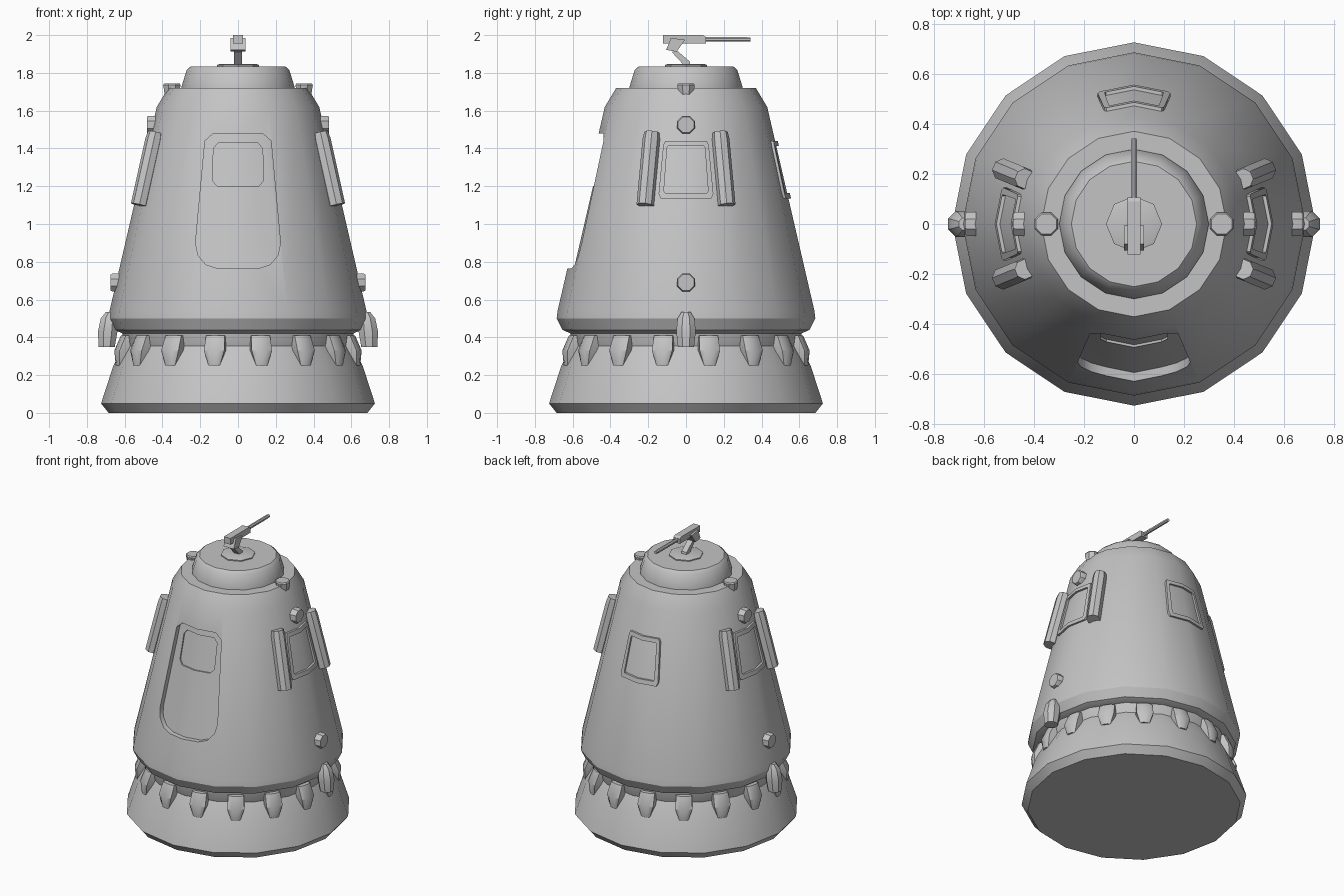
import bpy, bmesh, math
from mathutils import Matrix, Vector

if "Cube" in bpy.data.objects:
    bpy.data.objects.remove(bpy.data.objects["Cube"])

grey = bpy.data.materials.new("hull grey")
grey.use_nodes = True
grey.diffuse_color = (0.55, 0.55, 0.55, 1)
grey.node_tree.nodes["Principled BSDF"].inputs["Base Color"].default_value = grey.diffuse_color
parts = []


def finish(name, bm, keep=True):
    bmesh.ops.recalc_face_normals(bm, faces=bm.faces)
    mesh = bpy.data.meshes.new(name)
    bm.to_mesh(mesh)
    bm.free()
    mesh.materials.append(grey)
    ob = bpy.data.objects.new(name, mesh)
    bpy.context.collection.objects.link(ob)
    if keep:
        parts.append(ob)
    return ob


def loft(name, rings, keep=True):
    """Skin a solid through rings of equal point count."""
    bm = bmesh.new()
    loops = [[bm.verts.new(p) for p in ring] for ring in rings]
    n = len(loops[0])
    for a, b in zip(loops, loops[1:]):
        for i in range(n):
            j = (i + 1) % n
            bm.faces.new((a[i], a[j], b[j], b[i]))
    bm.faces.new(loops[0])
    bm.faces.new(loops[-1])
    return finish(name, bm, keep)


def circle(r, z, n=16, x=0, y=0, turn=0.0):
    return [Vector((x + r * math.cos(turn + math.tau * i / n),
                    y + r * math.sin(turn + math.tau * i / n), z)) for i in range(n)]


def lathe(name, profile, keep=True, n=16):
    return loft(name, [circle(r, z, n) for r, z in profile], keep)


def rod(name, start, end, r1, r2=None, n=8):
    """Straight bar with a small chamfer at its far end."""
    a, b = Vector(start), Vector(end)
    rot = (b - a).to_track_quat('Z', 'Y').to_matrix().to_4x4()
    length = (b - a).length
    r2 = r2 or r1
    rings = [circle(r, z, n, turn=math.pi / n) for r, z in
             ((r1, 0), (r2, length * 0.9), (r2 * 0.88, length))]
    return loft(name, [[Matrix.Translation(a) @ rot @ p for p in ring] for ring in rings])


def prism(half, angle=0.0):
    """Mirrored front outline (x, z), extruded outwards and turned about z."""
    outline = half + [(-x, z) for x, z in reversed(half)]
    rot = Matrix.Rotation(angle, 3, 'Z')
    return loft("cutter", [[rot @ Vector((x, y, z)) for x, z in outline]
                           for y in (-0.15, -1)], False)


def cut(ob, cutter, operation):
    mod = ob.modifiers.new("cut", 'BOOLEAN')
    mod.operation, mod.solver, mod.object = operation, 'EXACT', cutter
    bpy.context.view_layer.objects.active = ob
    bpy.ops.object.modifier_apply(modifier=mod.name)
    bpy.data.objects.remove(cutter)


def hull_radius(z):
    return 0.68 - 0.2315 * (z - 0.54)


def hull_panel(name, offset, half, angle=0.0):
    """Piece of a shell parallel to the hull, trimmed to an outline."""
    ob = lathe(name, [(hull_radius(z) + offset, z) for z in (0.6, 1.6)])
    cut(ob, prism(half, angle), 'INTERSECT')
    return ob


# Base, hull and cap
lathe("base", [(0.685, 0), (0.725, 0.05), (0.66, 0.25), (0.6, 0.36)])
lathe("lower_collar", [(0.59, 0.33), (0.605, 0.36), (0.615, 0.44)])
hull = lathe("hull", [(0.61, 0.42), (0.655, 0.44), (0.685, 0.5), (0.68, 0.54),
                      (hull_radius(1.62), 1.62), (0.37, 1.72)])
lathe("cap", [(0.3, 1.7), (0.298, 1.73), (0.272, 1.815), (0.25, 1.835)])

# Recessed door with its window
door_outline = [(0.11, 0.765), (0.17, 0.785), (0.212, 0.835), (0.225, 0.9),
                (0.175, 1.44), (0.13, 1.48)]
door_window = [(0.11, 1.2), (0.135, 1.23), (0.13, 1.4), (0.105, 1.43)]
cut(hull, prism(door_outline), 'DIFFERENCE')
door = hull_panel("door", -0.035, door_outline)
cut(door, prism(door_window), 'DIFFERENCE')
hull_panel("door_window", -0.045, door_window)

# Framed windows on both sides and the back
frame_outer = [(0.135, 1.135), (0.145, 1.16), (0.12, 1.42), (0.11, 1.44)]
frame_inner = [(0.112, 1.165), (0.117, 1.175), (0.1, 1.405), (0.094, 1.412)]
for side, turn in (("left", 90), ("back", 180), ("right", 270)):
    frame = hull_panel(side + "_window_frame", 0.014, frame_outer, math.radians(turn))
    cut(frame, prism(frame_inner, math.radians(turn)), 'DIFFERENCE')

# Ring of brackets between base and hull
for i in range(16):
    rot = Matrix.Rotation(math.tau * (i + 0.5) / 16, 3, 'Z')
    rings = [[rot @ Vector(p) for p in ((0.55, -w, z), (r, -w, z), (r + 0.012, -w * 0.5, z),
                                        (r + 0.012, w * 0.5, z), (r, w, z), (0.55, w, z))]
             for r, w, z in ((0.645, 0.03, 0.25), (0.65, 0.055, 0.33), (0.615, 0.05, 0.41))]
    loft(f"bracket_{i + 1}", rings)

# Side fittings, the same on left and right
for side, s in (("left", 1), ("right", -1)):
    loft(side + "_thruster_pod",
         [circle(r, z, 8, x=s * x, turn=math.pi / 8) for x, r, z in
          ((0.695, 0.046, 0.35), (0.69, 0.056, 0.43), (0.682, 0.048, 0.5), (0.675, 0.026, 0.535))])
    rod(side + "_lower_stud", (s * 0.58, 0, 0.69), (s * 0.675, 0, 0.69), 0.051)
    rod(side + "_upper_stud", (s * 0.39, 0, 1.525), (s * 0.483, 0, 1.525), 0.051)
    rod(side + "_top_stud", (s * 0.35, 0, 1.66), (s * 0.35, 0, 1.745), 0.037, 0.05)
    # Handrails follow the slope beside the window
    for end, t in (("front", -1), ("back", 1)):
        a = math.radians(22.5)
        ends = [(s * r * math.cos(a), t * r * math.sin(a), z)
                for r, z in ((hull_radius(1.09) + 0.012, 1.1), (hull_radius(1.49) + 0.012, 1.485))]
        rod(f"{side}_{end}_rail", *ends, 0.046)


# Gun mount on the cap
def slab(name, outline, w):
    """Side outline (y, z) given a width along x."""
    return loft(name, [[(x, y, z) for y, z in outline] for x in (-w, w)])


lathe("mount_plate", [(0.112, 1.825), (0.112, 1.842), (0.1, 1.846)], n=8)
slab("mount_arm", [(-0.01, 1.84), (0.025, 1.835), (0.02, 1.86), (-0.05, 1.92), (-0.075, 1.91)], 0.02)
slab("gun_cradle", [(-0.105, 1.922), (-0.05, 1.912), (-0.005, 1.975), (-0.08, 1.985)], 0.04)
slab("gun_body", [(-0.122, 1.956), (0.105, 1.956), (0.105, 1.99), (0.09, 2.0), (-0.122, 2.0)], 0.026)
rod("gun_barrel", (0, 0.09, 1.977), (0, 0.342, 1.977), 0.013)

# Smooth shading with sharp edges kept
bpy.ops.object.select_all(action='DESELECT')
for ob in parts:
    ob.select_set(True)
bpy.context.view_layer.objects.active = hull
bpy.ops.object.shade_smooth_by_angle(angle=math.radians(32))
